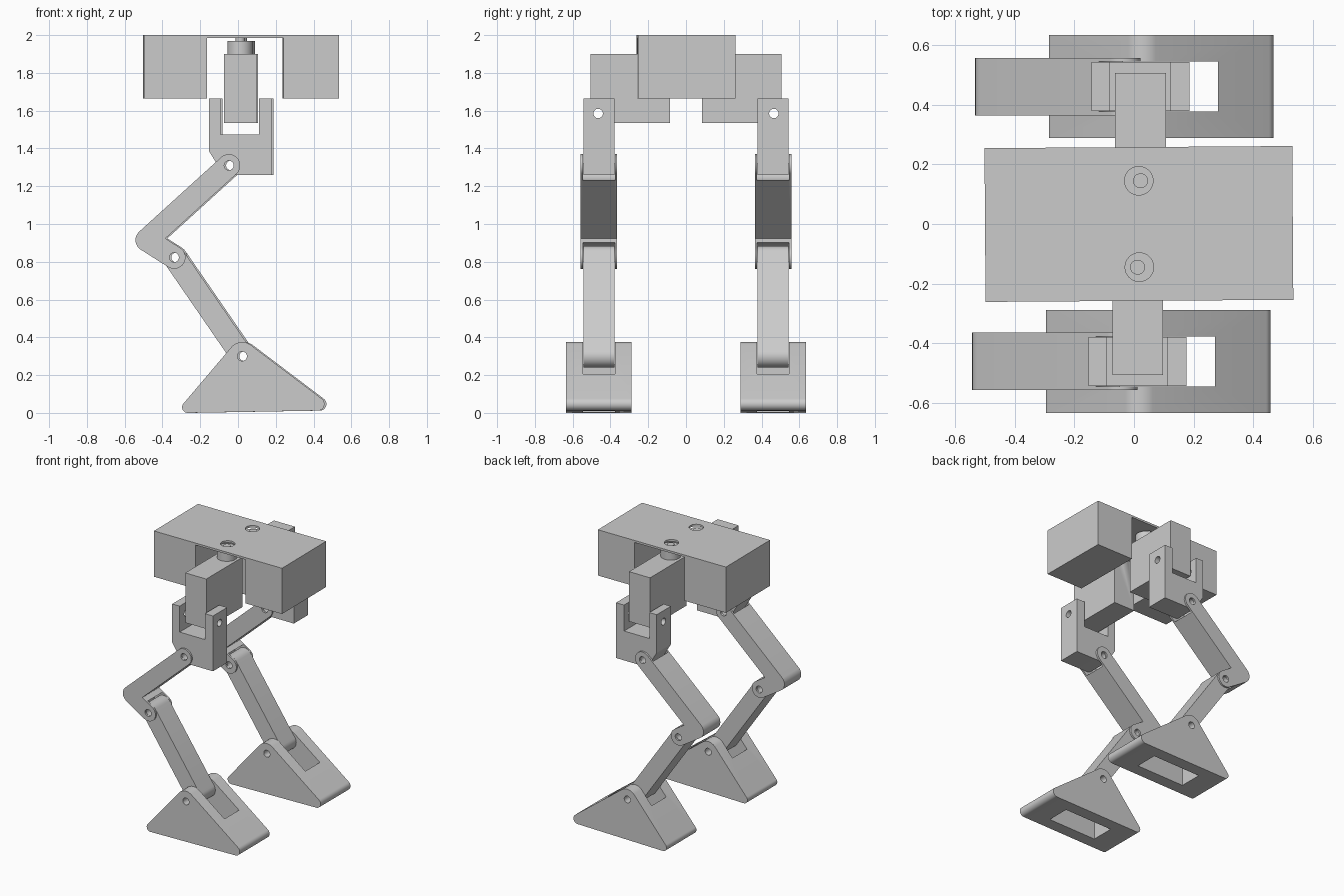
import bpy, bmesh, math
from mathutils import Vector, Matrix
from mathutils.geometry import convex_hull_2d

if "Cube" in bpy.data.objects:
    bpy.data.objects.remove(bpy.data.objects["Cube"])


def ring(x, z, r, n=32):
    return [(x + r * math.cos(2 * math.pi * i / n), z + r * math.sin(2 * math.pi * i / n)) for i in range(n)]


def prism(name, pts, y0, y1):
    """Extrude the convex outline of xz points from y0 to y1."""
    pts = [Vector(p) for p in pts]
    outline = [pts[i] for i in convex_hull_2d(pts)]
    bm = bmesh.new()
    face = bm.faces.new([bm.verts.new((p.x, y0, p.y)) for p in outline])
    new = bmesh.ops.extrude_face_region(bm, geom=[face])["geom"]
    bmesh.ops.translate(bm, vec=(0, y1 - y0, 0), verts=[v for v in new if isinstance(v, bmesh.types.BMVert)])
    return finish(name, bm)


def box(name, x, y, z):
    return prism(name, [(a, b) for a in x for b in z], min(y), max(y))


def cylinder(name, centre, r, depth, axis):
    bm = bmesh.new()
    rot = Vector((0, 0, 1)).rotation_difference(Vector(axis)).to_matrix().to_4x4()
    bmesh.ops.create_cone(bm, cap_ends=True, segments=32, radius1=r, radius2=r, depth=depth,
                          matrix=Matrix.Translation(centre) @ rot)
    return finish(name, bm)


def finish(name, bm):
    bmesh.ops.recalc_face_normals(bm, faces=bm.faces)
    me = bpy.data.meshes.new(name)
    bm.to_mesh(me)
    bm.free()
    ob = bpy.data.objects.new(name, me)
    bpy.context.collection.objects.link(ob)
    return ob


def combine(ob, others, op="DIFFERENCE"):
    bpy.context.view_layer.objects.active = ob
    for other in others:
        m = ob.modifiers.new("bool", "BOOLEAN")
        m.operation, m.object, m.solver = op, other, "EXACT"
        bpy.ops.object.modifier_apply(modifier=m.name)
        bpy.data.objects.remove(other)


def smooth(ob):
    bpy.ops.object.select_all(action="DESELECT")
    ob.select_set(True)
    bpy.context.view_layer.objects.active = ob
    bpy.ops.object.shade_smooth_by_angle(angle=math.radians(30))


HIP, ELBOW, KNEE, ANKLE = (-0.045, 1.31), (-0.48, 0.915), (-0.335, 0.823), (0.025, 0.3)
AX, AY, AZ = (1, 0, 0), (0, 1, 0), (0, 0, 1)


def leg(side, tag, dx):
    yc = side * 0.461
    ya, yb = yc - 0.082, yc + 0.082

    def pin(p):
        return cylinder("pin_cut", (p[0], yc, p[1]), 0.025, 0.6, AY)

    def swing_pin():
        return cylinder("pin_cut", (0.015, side * 0.465, 1.585), 0.025, 1, AX)

    # hip block with swivel collar and peg
    hip = box("hip_block_" + tag, (-0.07, 0.1), (side * 0.085, side * 0.506), (1.535, 1.9))
    combine(hip, [cylinder("collar", (0.015, side * 0.145, 1.93), 0.067, 0.08, AZ),
                  cylinder("peg", (0.015, side * 0.145, 1.965), 0.025, 0.044, AZ)], "UNION")
    combine(hip, [swing_pin()])

    # yoke gripping the hip block
    yoke = prism("hip_yoke_" + tag, [(-0.15, 1.665), (0.18, 1.665), (0.18, 1.26), (-0.15, 1.385)]
                 + ring(*HIP, 0.05), ya, yb)
    combine(yoke, [box("slot", (-0.09, 0.115), (yc - 0.3, yc + 0.3), (1.475, 1.8)), swing_pin(), pin(HIP)])

    # cranked thigh, forked at both ends
    thigh = prism("thigh_" + tag, ring(*HIP, 0.06) + ring(*ELBOW, 0.06), yc - 0.097, yc + 0.097)
    combine(thigh, [prism("crank", ring(*ELBOW, 0.06) + ring(*KNEE, 0.06), yc - 0.097, yc + 0.097)], "UNION")
    combine(thigh, [cylinder("fork", (p[0], yc, p[1]), 0.08, 0.168, AY) for p in (HIP, KNEE)]
            + [pin(HIP), pin(KNEE)])

    # shin
    shin = prism("shin_" + tag, ring(*KNEE, 0.06) + ring(*ANKLE, 0.06), ya, yb)
    combine(shin, [pin(KNEE), pin(ANKLE)])

    # wedge foot with a through slot for the shin
    foot = prism("foot_" + tag, ring(*ANKLE, 0.075) + ring(-0.263, 0.03, 0.03) + ring(0.426, 0.047, 0.035),
                 yc - 0.173, yc + 0.173)
    combine(foot, [box("slot", (-0.11, 0.275), (yc - 0.084, yc + 0.084), (-0.1, 0.6)), pin(ANKLE)])

    for ob in (hip, yoke, thigh, shin, foot):
        ob.location.x = dx
        smooth(ob)


# body: two blocks bridged by a thin top plate
body = box("body", (-0.5, 0.533), (-0.258, 0.258), (1.665, 2))
combine(body, [box("channel", (-0.165, 0.238), (-0.5, 0.5), (1.5, 1.985))]
        + [cylinder("hole", (0.017, s * 0.145, 2), 0.048, 0.1, AZ) for s in (-1, 1)])
body.rotation_euler.z = math.radians(0.4)
smooth(body)

leg(-1, "front", -0.003)
leg(1, "back", 0.007)
